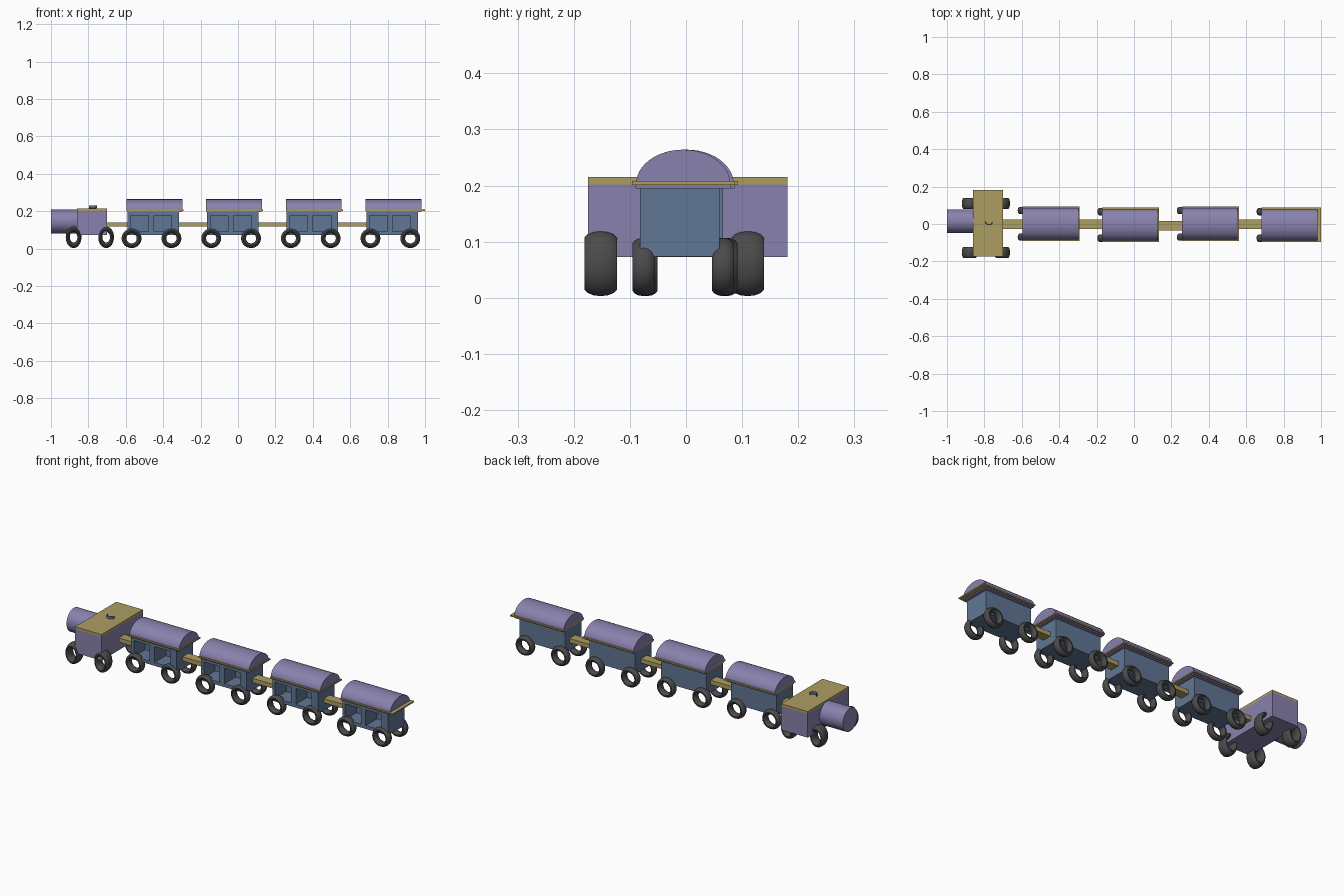
import bpy, math

if "Cube" in bpy.data.objects:
    bpy.data.objects.remove(bpy.data.objects["Cube"])


def mat(name, c):
    m = bpy.data.materials.new(name)
    m.diffuse_color = (*c, 1)
    m.use_nodes = True
    m.node_tree.nodes["Principled BSDF"].inputs["Base Color"].default_value = m.diffuse_color
    return m


PURPLE = mat("lilac_paint", (0.25, 0.22, 0.42))
BLUE = mat("blue_paint", (0.12, 0.18, 0.30))
GOLD = mat("gold_paint", (0.42, 0.34, 0.12))
RUBBER = mat("dark_rubber", (0.07, 0.07, 0.07))


def finish(ob, name, m):
    ob.name = name
    if m:
        ob.data.materials.append(m)
    return ob


def box(name, x, y, z, m=None):
    """Box from (min, max) ranges."""
    bpy.ops.mesh.primitive_cube_add(
        size=1, location=[(a + b) / 2 for a, b in (x, y, z)])
    ob = bpy.context.object
    ob.scale = [b - a for a, b in (x, y, z)]
    bpy.ops.object.transform_apply(location=False, rotation=False, scale=True)
    return finish(ob, name, m)


def wheel(name, x, y, rx, rz, half_width, minor):
    """Tyre with an open centre, axis along y."""
    bpy.ops.mesh.primitive_torus_add(
        major_radius=rz - minor, minor_radius=minor,
        major_segments=40, minor_segments=14,
        location=(x, y, rz + 0.003), rotation=(math.pi / 2, 0, 0))
    ob = bpy.context.object
    ob.scale = (rx / rz, 1, half_width / minor)
    bpy.ops.object.transform_apply(location=False, rotation=True, scale=True)
    bpy.ops.object.shade_smooth_by_angle()
    return finish(ob, name, RUBBER)


def arched_roof(name, x0, x1, yc, half, z0, height):
    """Solid half-ellipse profile swept along x."""
    n = 24
    ring = [(yc + half * math.cos(math.pi * i / n),
             z0 + height * math.sin(math.pi * i / n)) for i in range(n + 1)]
    k = n + 1
    verts = [(x, y, z) for x in (x0, x1) for y, z in ring]
    faces = [(i, k + i, k + (i + 1) % k, (i + 1) % k) for i in range(k)]
    faces += [tuple(range(k)), tuple(range(2 * k - 1, k - 1, -1))]
    me = bpy.data.meshes.new(name)
    me.from_pydata(verts, [], faces)
    ob = bpy.data.objects.new(name, me)
    bpy.context.collection.objects.link(ob)
    bpy.ops.object.select_all(action='DESELECT')
    bpy.context.view_layer.objects.active = ob
    ob.select_set(True)
    bpy.ops.object.mode_set(mode='EDIT')
    bpy.ops.mesh.select_all(action='SELECT')
    bpy.ops.mesh.normals_make_consistent(inside=False)
    bpy.ops.object.mode_set(mode='OBJECT')
    bpy.ops.object.shade_smooth_by_angle()
    return finish(ob, name, PURPLE)


# Engine: boiler, cab, cab roof
bpy.ops.mesh.primitive_cylinder_add(
    vertices=40, radius=0.063, depth=0.16, location=(-0.92, 0.015, 0.145),
    rotation=(0, math.pi / 2, 0))
bpy.ops.object.shade_smooth_by_angle()
finish(bpy.context.object, "boiler", PURPLE)
box("engine_cab", (-0.86, -0.70), (-0.175, 0.181), (0.073, 0.202), PURPLE)
box("engine_roof", (-0.86, -0.70), (-0.175, 0.181), (0.202, 0.215), GOLD)

# Small curved whistle on the cab roof
cu = bpy.data.curves.new("whistle", 'CURVE')
cu.dimensions = '3D'
cu.extrude = 0.006
cu.bevel_depth = 0.002
sp = cu.splines.new('POLY')
sp.points.add(12)
for i, p in enumerate(sp.points):
    a = math.pi * (1 + i / 12)
    p.co = (-0.776 + 0.019 * math.cos(a), 0.014 + 0.018 * math.sin(a), 0, 1)
whistle = bpy.data.objects.new("whistle", cu)
whistle.location.z = 0.223
bpy.context.collection.objects.link(whistle)
finish(whistle, "whistle", BLUE)

# Engine wheels
for x in (-0.879, -0.705):
    for y in (-0.152, 0.110):
        wheel("engine_wheel", x, y, 0.042, 0.058, 0.030, 0.015)

# Wagons
for i in range(4):
    x0 = -0.596 + 0.4257 * i
    dy = -0.005 if i % 2 else 0.001

    # Body with two recessed bays on the front
    body = box("wagon_body", (x0 + 0.005, x0 + 0.280),
               (dy - 0.077, dy + 0.065), (0.074, 0.197), BLUE)
    for a in (0.022, 0.146):
        cut = box("bay_cutter", (x0 + a, x0 + a + 0.095),
                  (dy - 0.12, dy + 0.02), (0.092, 0.178))
        cut.hide_render = True
        mod = body.modifiers.new("bay", 'BOOLEAN')
        mod.operation = 'DIFFERENCE'
        mod.solver = 'EXACT'
        mod.object = cut
        bpy.context.view_layer.objects.active = body
        bpy.ops.object.modifier_apply(modifier=mod.name)
        bpy.data.objects.remove(cut)

    # Eaves plate, ledge and arched roof
    end = 1.0 if i == 3 else x0 + 0.305
    box("eaves_plate", (x0, end), (dy - 0.091, dy + 0.092),
        (0.201, 0.208), GOLD)
    box("roof_ledge", (x0 + 0.003, x0 + 0.296), (dy - 0.085, dy + 0.085),
        (0.195, 0.201), PURPLE)
    arched_roof("wagon_roof", x0, x0 + 0.299, dy, 0.084, 0.203, 0.061)

    # Wheels
    for wx in (0.027, 0.240):
        for wy in (-0.071, 0.071):
            wheel("wagon_wheel", x0 + wx, dy + wy, 0.053, 0.052, 0.020, 0.0125)

    # Coupling bar to the vehicle ahead
    ahead = -0.71 if i == 0 else x0 - 0.147
    cy = -0.009 if i == 2 else -0.001
    box("coupling_bar", (ahead, x0 + 0.008), (cy - 0.025, cy + 0.025),
        (0.117, 0.140), GOLD)
